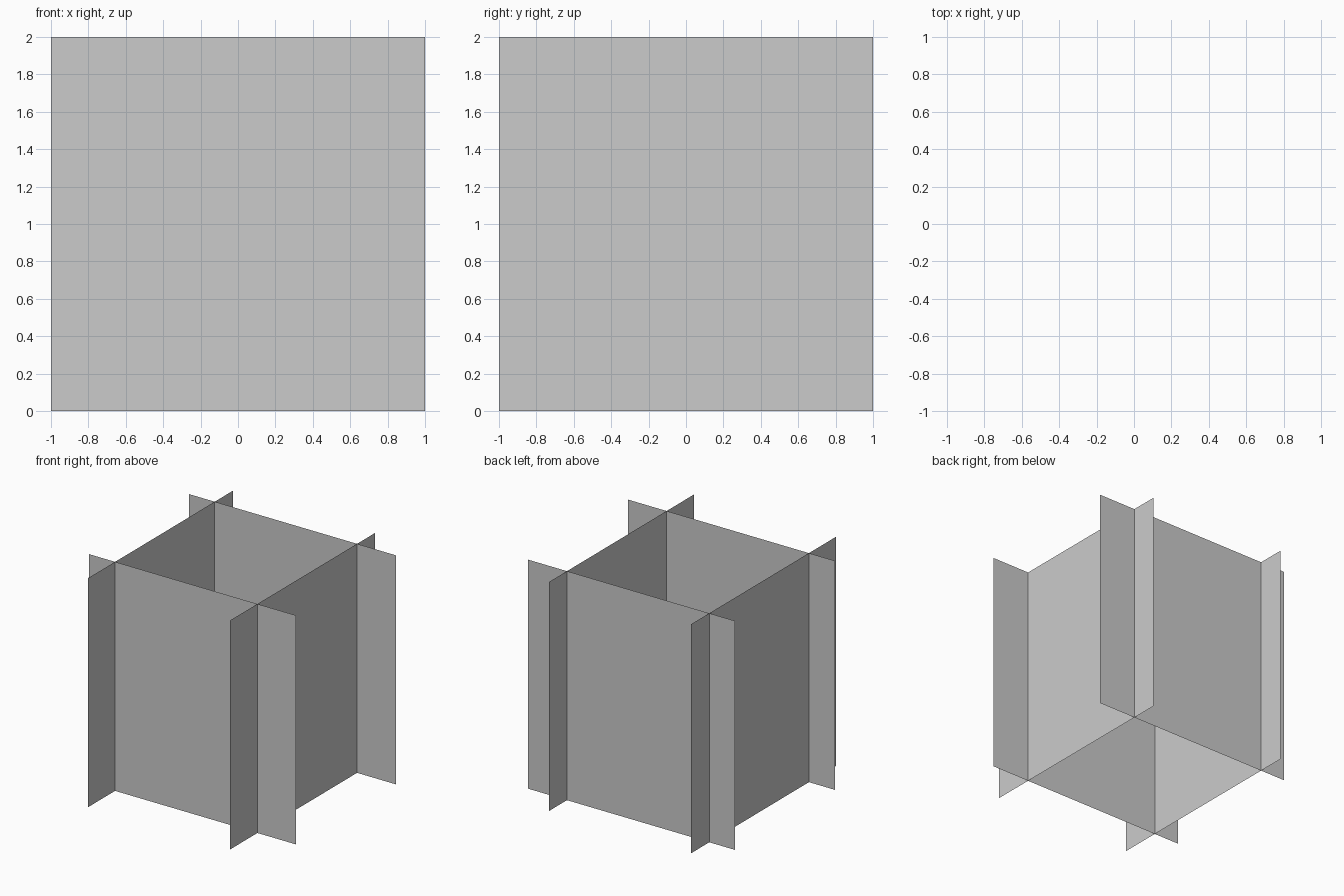
import bpy
from math import radians
from mathutils import Matrix

if "Cube" in bpy.data.objects:
    bpy.data.objects.remove(bpy.data.objects["Cube"])


def panel(name, offset, turn):
    """Upright 2 x 2 sheet, pushed sideways by offset, then turned about z."""
    bpy.ops.mesh.primitive_plane_add(size=2)
    ob = bpy.context.object
    ob.name = name
    ob.data.transform(Matrix.Rotation(radians(turn), 4, 'Z')
                      @ Matrix.Translation((0, offset, 1))
                      @ Matrix.Rotation(radians(90), 4, 'X'))
    return ob


# Sheets running left to right
panel("front_panel", -0.625, 0)
panel("back_panel", 0.75, 0)

# Sheets running front to back (a -90 turn sends +y to +x)
panel("left_panel", -0.75, -90)
panel("right_panel", 0.625, -90)
